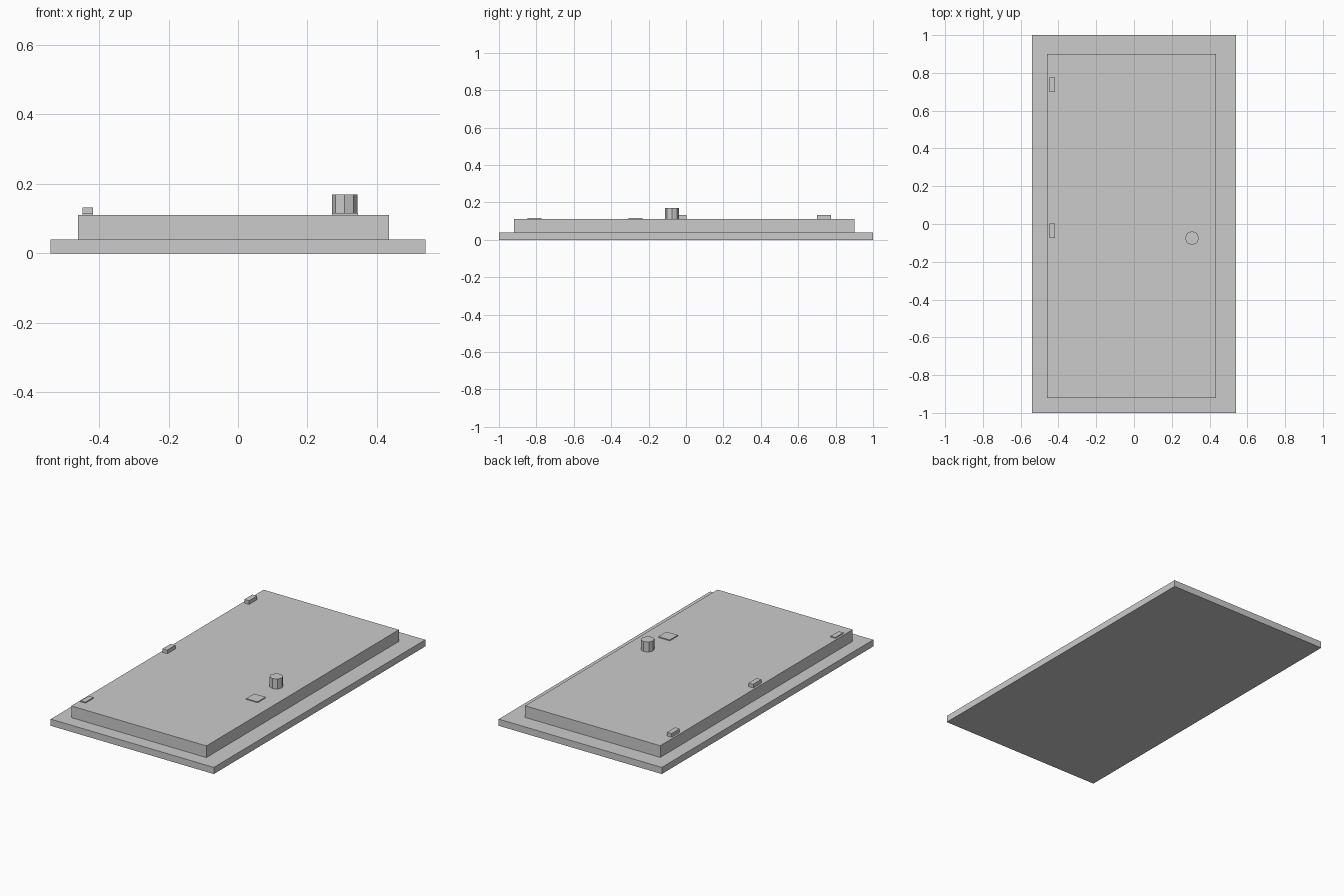
import bpy
from math import radians

cube = bpy.data.objects.get("Cube")
if cube:
    bpy.data.objects.remove(cube, do_unlink=True)

# One plain grey for the whole model
grey = bpy.data.materials.new("plain_grey")
grey.use_nodes = True
colour = (0.6, 0.6, 0.6, 1)
grey.diffuse_color = colour
grey.node_tree.nodes["Principled BSDF"].inputs["Base Color"].default_value = colour


def finish(name):
    ob = bpy.context.object
    ob.name = ob.data.name = name
    bpy.ops.object.transform_apply(location=False, rotation=True, scale=True)
    ob.data.materials.append(grey)
    return ob


def box(name, x, y, z):
    """Box spanning the given (low, high) ranges."""
    spans = (x, y, z)
    bpy.ops.mesh.primitive_cube_add(size=1, location=[(a + b) / 2 for a, b in spans])
    bpy.context.object.scale = [b - a for a, b in spans]
    return finish(name)


FRAME_TOP = 0.04
PANEL_TOP = 0.11

# Frame slab and raised door leaf
box("door_frame", (-0.54, 0.54), (-1, 1), (0, FRAME_TOP))
box("door_panel", (-0.46, 0.435), (-0.92, 0.9), (FRAME_TOP, PANEL_TOP))

# Hinges along the left edge; the lowest one is nearly flush
for name, y, top in (("upper_hinge", 0.738, 0.132),
                     ("middle_hinge", -0.035, 0.132),
                     ("lower_hinge", -0.81, 0.116)):
    box(name, (-0.448, -0.417), (y - 0.038, y + 0.038), (PANEL_TOP, top))

# Lock plate and eight-sided knob
box("lock_plate", (0.27, 0.345), (-0.308, -0.232), (PANEL_TOP, 0.116))
knob_height = 0.06
bpy.ops.mesh.primitive_cylinder_add(vertices=8, radius=0.037, depth=knob_height,
                                    location=(0.307, -0.075, PANEL_TOP + knob_height / 2))
finish("door_knob")
